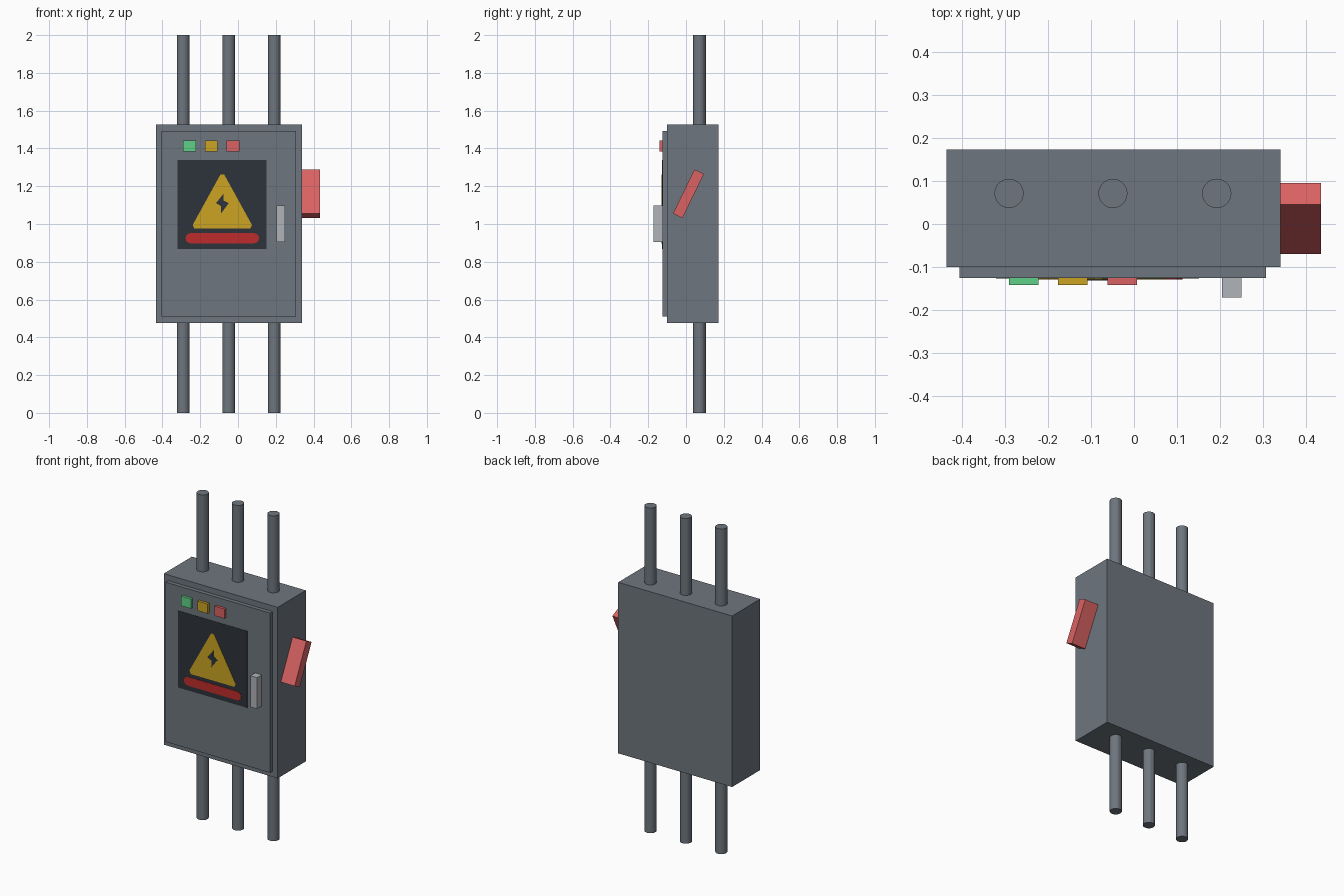
import bpy, bmesh, math
from mathutils import Matrix

if "Cube" in bpy.data.objects:
    bpy.data.objects.remove(bpy.data.objects["Cube"])


def material(name, rgb):
    lin = [(c / 255 / 12.92) if c < 11 else ((c / 255 + 0.055) / 1.055) ** 2.4 for c in rgb]
    m = bpy.data.materials.new(name)
    m.use_nodes = True
    m.diffuse_color = (*lin, 1)
    m.node_tree.nodes["Principled BSDF"].inputs["Base Color"].default_value = (*lin, 1)
    return m


steel = material("steel grey", (110, 118, 126))
silver = material("light grey", (176, 180, 184))
red = material("soft red", (218, 98, 98))
green = material("signal green", (96, 208, 136))
amber = material("amber", (204, 164, 34))
dark = material("dark slate", (45, 52, 60))
crimson = material("warning red", (190, 44, 44))


def finish(name, bm, mat):
    bmesh.ops.recalc_face_normals(bm, faces=bm.faces)
    mesh = bpy.data.meshes.new(name)
    bm.to_mesh(mesh)
    bm.free()
    mesh.materials.append(mat)
    ob = bpy.data.objects.new(name, mesh)
    bpy.context.collection.objects.link(ob)
    return ob


def box(name, x, y, z, mat):
    """Box from (min, max) ranges, with its origin at its centre."""
    bm = bmesh.new()
    bmesh.ops.create_cube(bm, size=1)
    bmesh.ops.scale(bm, verts=bm.verts, vec=(x[1] - x[0], y[1] - y[0], z[1] - z[0]))
    ob = finish(name, bm, mat)
    ob.location = (sum(x) / 2, sum(y) / 2, sum(z) / 2)
    return ob


def plate(name, outline, front, mat, thickness=0.002):
    """Thin plate with an x-z outline, facing the front."""
    bm = bmesh.new()
    face = bm.faces.new([bm.verts.new((x, front, z)) for x, z in outline])
    out = bmesh.ops.extrude_face_region(bm, geom=[face])
    moved = [v for v in out["geom"] if isinstance(v, bmesh.types.BMVert)]
    bmesh.ops.translate(bm, verts=moved, vec=(0, thickness, 0))
    return finish(name, bm, mat)


# Cabinet and door
box("cabinet_body", (-0.435, 0.34), (-0.10, 0.173), (0.475, 1.527), steel)
DOOR = -0.125
box("door", (-0.405, 0.306), (DOOR, -0.10), (0.51, 1.492), steel)

# Conduits passing through top and bottom
for i, x in enumerate((-0.29, -0.049, 0.192)):
    bm = bmesh.new()
    bmesh.ops.create_cone(bm, cap_ends=True, segments=20, radius1=0.034, radius2=0.034,
                          depth=2, matrix=Matrix.Translation((x, 0.071, 1)))
    finish(f"conduit_{i + 1}", bm, steel)

# Indicator lights
for name, x, mat in (("green", -0.256, green), ("amber", -0.142, amber), ("red", -0.027, red)):
    box(f"{name}_light", (x - 0.034, x + 0.034), (-0.141, DOOR), (1.384, 1.443), mat)

# Door handle and side lever
box("door_handle", (0.204, 0.249), (-0.171, DOOR), (0.905, 1.097), silver)
lever = box("side_lever", (0.34, 0.434), (-0.015, 0.041), (1.03, 1.29), red)
lever.rotation_euler.x = math.radians(-26)

# Warning sign: panel, triangle, bolt and bar
box("sign_panel", (-0.32, 0.151), (DOOR - 0.002, DOOR), (0.868, 1.34), dark)
cx = -0.083
half = [(0.01, 1.262), (0.157, 0.995), (0.148, 0.975)]
plate("warning_triangle",
      [(cx + x, z) for x, z in half] + [(cx - x, z) for x, z in reversed(half)],
      DOOR - 0.004, amber)
bolt = [(0.006, 1.16), (0.006, 1.125), (0.034, 1.11), (-0.006, 1.057),
        (-0.006, 1.095), (-0.034, 1.11)]
plate("warning_bolt", [(cx + x, z) for x, z in bolt], DOOR - 0.006, dark)
bar, r = [], 0.027
for side in (1, -1):
    for k in range(7):
        a = side * math.pi / 2 - math.pi * k / 6
        bar.append((cx + side * 0.168 + r * math.cos(a), 0.925 + r * math.sin(a)))
plate("warning_bar", bar, DOOR - 0.004, crimson)
